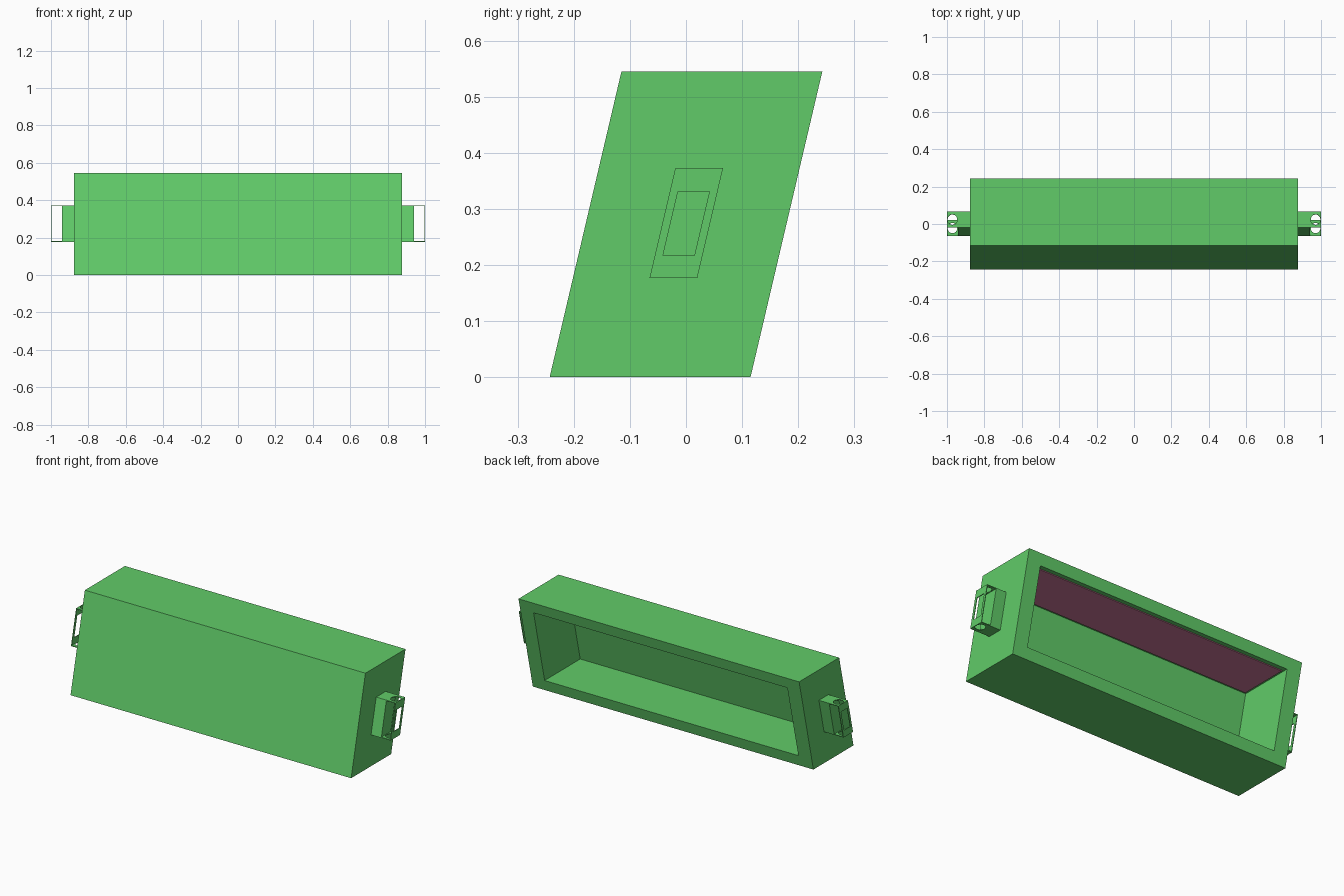
import bpy, bmesh, math
from mathutils import Vector

if "Cube" in bpy.data.objects:
    bpy.data.objects.remove(bpy.data.objects["Cube"])

H = 0.545                 # body height
SHEAR = 0.128 / H         # whole model leans back


def material(name, rgb):
    m = bpy.data.materials.new(name)
    m.diffuse_color = (*rgb, 1)
    m.use_nodes = True
    m.node_tree.nodes["Principled BSDF"].inputs["Base Color"].default_value = m.diffuse_color
    return m


GREEN = material("green", (0.12, 0.6, 0.14))
PINK = material("pink", (0.58, 0.18, 0.31))


def finish(bm, name, mat):
    """Lean the mesh back and turn it into an object."""
    for v in bm.verts:
        v.co.y += SHEAR * (v.co.z - H / 2)
    bmesh.ops.recalc_face_normals(bm, faces=bm.faces)
    me = bpy.data.meshes.new(name)
    bm.to_mesh(me)
    bm.free()
    me.materials.append(mat)
    ob = bpy.data.objects.new(name, me)
    bpy.context.collection.objects.link(ob)
    return ob


def add_box(bm, lo, hi):
    lo, hi = Vector(lo), Vector(hi)
    verts = bmesh.ops.create_cube(bm, size=1)["verts"]
    for v in verts:
        v.co = (lo + hi) / 2 + v.co * (hi - lo)


def add_plate(bm, outer, hole, thickness):
    """Thin plate with a hole, from two closed outlines."""
    edges = []
    for loop in (outer, hole):
        vs = [bm.verts.new(p) for p in loop]
        edges += [bm.edges.new((a, b)) for a, b in zip(vs, vs[1:] + vs[:1])]
    geom = bmesh.ops.triangle_fill(bm, edges=edges, use_beauty=True)["geom"]
    faces = [g for g in geom if isinstance(g, bmesh.types.BMFace)]
    ext = bmesh.ops.extrude_face_region(bm, geom=faces, use_keep_orig=True)["geom"]
    bmesh.ops.translate(bm, vec=thickness,
                        verts=[g for g in ext if isinstance(g, bmesh.types.BMVert)])


# Body: box hollowed out from the back
BX, BY = 0.878, 0.179
IX, IZ, DEPTH = 0.084, 0.062, 0.318
bm = bmesh.new()
add_box(bm, (-BX, -BY, 0), (BX, BY, H))
back = max(bm.faces, key=lambda f: f.calc_center_median().y)
bmesh.ops.inset_individual(bm, faces=[back], thickness=0.05)
for v in back.verts:
    v.co.x = math.copysign(BX - IX, v.co.x)
    v.co.z = IZ if v.co.z < H / 2 else H - IZ
pocket = bmesh.ops.extrude_discrete_faces(bm, faces=[back])["faces"][0]
bmesh.ops.translate(bm, vec=(0, -DEPTH, 0), verts=pocket.verts)
finish(bm, "box_body", GREEN)

# Panel on the ceiling of the pocket
bm = bmesh.new()
add_box(bm, (-BX + IX + 0.012, BY - DEPTH + 0.012, H - IZ - 0.004),
        (BX - IX - 0.012, BY - 0.025, H - IZ + 0.002))
finish(bm, "ceiling_panel", PINK)

# Side brackets: block, two drilled plates and a windowed end plate
LY, Z0, Z1, T = 0.0425, 0.177, 0.373, 0.004
XB, XE = 0.942, 1.0


def rect_yz(x, y, z0, z1):
    return [(x, -y, z0), (x, y, z0), (x, y, z1), (x, -y, z1)]


for side, s in (("right", 1), ("left", -1)):
    bm = bmesh.new()
    add_box(bm, (BX - 0.003, -LY, Z0), (XB, LY, Z1))
    for z, t in ((Z0, T), (Z1, -T)):
        outer = [(XB, -LY, z), (XE, -LY, z), (XE, LY, z), (XB, LY, z)]
        ring = [((XB + XE) / 2 + 0.026 * math.cos(a), 0.028 * math.sin(a), z)
                for a in (math.tau * i / 32 for i in range(32))]
        add_plate(bm, outer, ring, (0, 0, t))
    add_plate(bm, rect_yz(XE, LY, Z0, Z1), rect_yz(XE, 0.028, 0.217, 0.331), (-T, 0, 0))
    for v in bm.verts:
        v.co.x *= s
    finish(bm, side + "_bracket", GREEN)
